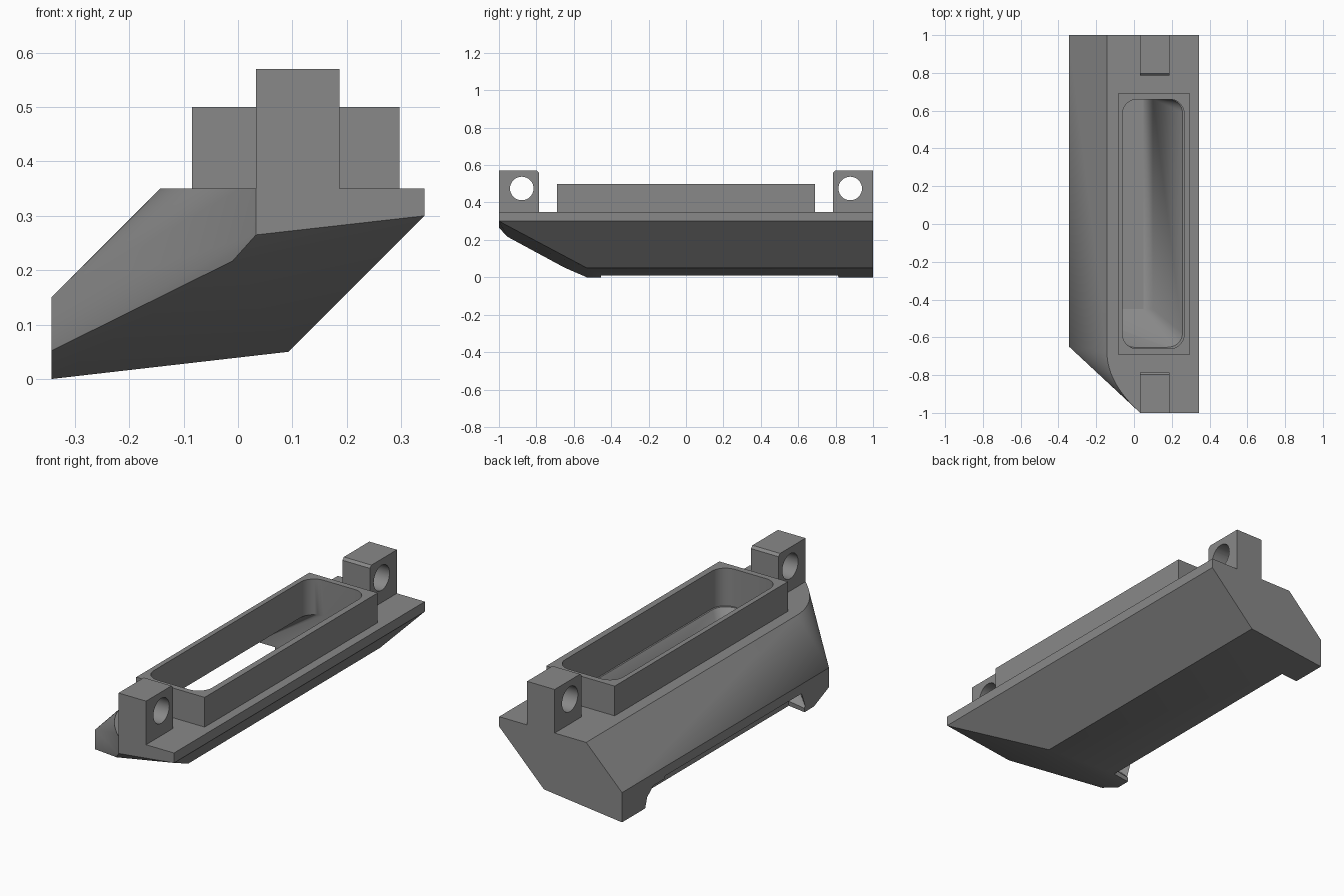
import bpy, bmesh, math

if "Cube" in bpy.data.objects:
    bpy.data.objects.remove(bpy.data.objects["Cube"])

grey = bpy.data.materials.new("mid_grey")
grey.diffuse_color = (0.25, 0.25, 0.25, 1)
grey.use_nodes = True
grey.node_tree.nodes["Principled BSDF"].inputs["Base Color"].default_value = grey.diffuse_color


def hull(name, points):
    """Convex solid around the given points."""
    bm = bmesh.new()
    for p in points:
        bm.verts.new(p)
    r = bmesh.ops.convex_hull(bm, input=bm.verts)
    bmesh.ops.delete(bm, geom=[v for v in bm.verts if not v.link_faces], context='VERTS')
    bmesh.ops.dissolve_limit(bm, angle_limit=math.radians(0.5), verts=bm.verts, edges=bm.edges)
    bmesh.ops.recalc_face_normals(bm, faces=bm.faces)
    me = bpy.data.meshes.new(name)
    bm.to_mesh(me)
    bm.free()
    ob = bpy.data.objects.new(name, me)
    bpy.context.collection.objects.link(ob)
    me.materials.append(grey)
    return ob


def box(name, x0, x1, y0, y1, z0, z1):
    return hull(name, [(x, y, z) for x in (x0, x1) for y in (y0, y1) for z in (z0, z1)])


def boolean(ob, other, operation='DIFFERENCE'):
    m = ob.modifiers.new(operation.lower(), 'BOOLEAN')
    m.operation = operation
    m.object = other
    m.solver = 'EXACT'
    other.hide_render = True
    other.hide_set(True)


def rounded_rect(x0, x1, y0, y1, r, z, n=8):
    pts = []
    for cx, cy, a0 in ((x1 - r, y1 - r, 0), (x0 + r, y1 - r, 90),
                       (x0 + r, y0 + r, 180), (x1 - r, y0 + r, 270)):
        for i in range(n + 1):
            a = math.radians(a0 + 90 * i / n)
            pts.append((cx + r * math.cos(a), cy + r * math.sin(a), z))
    return pts


# Slanted body: constant section at the back, tapered and rounded front corner
section = [(-.343, 0), (.093, .05), (.343, .30), (.343, .35), (-.143, .35), (-.343, .15)]
pts = [(x, 1, z) for x, z in section]
pts += [(.343, -1, .35), (.343, -1, .30), (.033, -1, .35), (.033, -1, .265),
        (-.01, -.955, .217), (-.343, -.65, .052), (-.343, -.65, .15),
        (-.343, -.53, 0), (.093, -.53, .05)]
for i in range(13):
    t = i / 12
    u = 1 - t
    pts.append((u*u*-.143 + 2*u*t*-.143 + t*t*.033,
                u*u*-.68 + 2*u*t*-.84 + t*t*-1, .35))
body = hull("duct_body", pts)

# Raised collar around the top opening
collar = box("collar", -.085, .297, -.69, .69, .30, .50)
boolean(body, collar, 'UNION')

# Inner passage: straight shaft, then a bend down to the side slot
shaft = hull("shaft_cutter", rounded_rect(-.06, .265, -.66, .66, .075, .31)
             + rounded_rect(-.06, .265, -.66, .66, .075, .60))
bend_pts = rounded_rect(-.06, .265, -.66, .66, .075, .32)
for y in (-.45, .66):
    bend_pts += [(.10, y, .12), (.05, y, .085), (-.36, y, .015)]
bend_pts += [(-.36, y, .09) for y in (-.42, .66)]
bend = hull("bend_cutter", bend_pts)
slot = hull("slot_cutter", [(x, y, z) for x in (-.40, -.256)
                            for y, z in ((-.46, -.05), (.83, -.05), (-.45, .05), (.80, .05),
                                         (-.41, .09), (.75, .09))])
for c in (shaft, bend, slot):
    boolean(body, c)

# Mounting lugs with cross holes and a small inner top chamfer
lugs = []
for side, label in ((-1, "front"), (1, "back")):
    prof = [(1, .34), (1, .57), (.797, .57), (.785, .558), (.785, .34)]
    lug = hull(label + "_lug", [(x, side * y, z) for x in (.033, .187) for y, z in prof])
    hole = hull(label + "_hole_cutter",
                [(x, side * .878 + .063 * math.cos(a), .475 + .063 * math.sin(a))
                 for x in (0, .22) for a in [i * math.tau / 32 for i in range(32)]])
    boolean(lug, hole)
    lugs.append(lug)

# Bake the cuts, drop the helpers and smooth the curved walls
parts = [body] + lugs
dg = bpy.context.evaluated_depsgraph_get()
baked = [bpy.data.meshes.new_from_object(p.evaluated_get(dg)) for p in parts]
for p, me in zip(parts, baked):
    p.modifiers.clear()
    p.data = me
for o in list(bpy.data.objects):
    if o not in parts:
        bpy.data.objects.remove(o)
for p in parts:
    bpy.ops.object.select_all(action='DESELECT')
    p.select_set(True)
    bpy.context.view_layer.objects.active = p
    bpy.ops.object.shade_smooth_by_angle(angle=math.radians(25))
